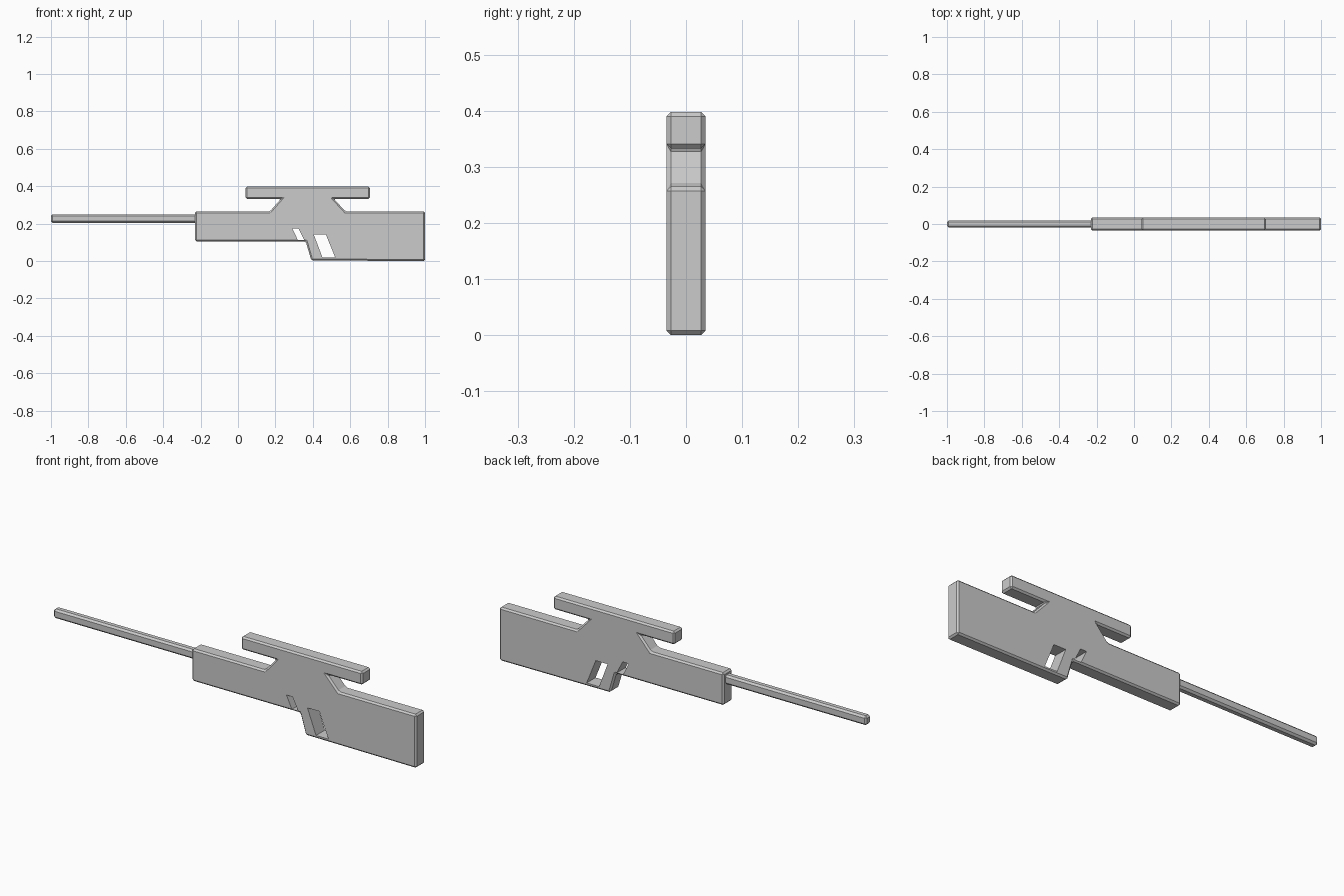
import bpy, bmesh

if "Cube" in bpy.data.objects:
    bpy.data.objects.remove(bpy.data.objects["Cube"])


def extrude_profile(name, pts, half):
    """Closed XZ outline extruded symmetrically along Y."""
    bm = bmesh.new()
    face = bm.faces.new([bm.verts.new((x, -half, z)) for x, z in pts])
    ext = bmesh.ops.extrude_face_region(bm, geom=[face])
    new = [v for v in ext["geom"] if isinstance(v, bmesh.types.BMVert)]
    bmesh.ops.translate(bm, verts=new, vec=(0, 2 * half, 0))
    bmesh.ops.recalc_face_normals(bm, faces=bm.faces)
    me = bpy.data.meshes.new(name)
    bm.to_mesh(me)
    bm.free()
    ob = bpy.data.objects.new(name, me)
    bpy.context.collection.objects.link(ob)
    return ob


def chamfer(ob, width):
    mod = ob.modifiers.new("chamfer", 'BEVEL')
    mod.width = width
    mod.segments = 1
    mod.limit_method = 'ANGLE'
    mod.angle_limit = 0.3


def cut_slot(ob, name, pts):
    cutter = extrude_profile(name, pts, 0.1)
    cutter.hide_render = True
    cutter.display_type = 'WIRE'
    mod = ob.modifiers.new(name, 'BOOLEAN')
    mod.operation = 'DIFFERENCE'
    mod.solver = 'EXACT'
    mod.object = cutter
    return cutter


# Receiver, stock and top rail in one silhouette
body = extrude_profile("body", [
    (-0.23, 0.105), (0.362, 0.105), (0.392, 0.003), (1.0, 0.0), (1.0, 0.265),
    (0.575, 0.265), (0.512, 0.333), (0.705, 0.333), (0.705, 0.398),
    (0.04, 0.398), (0.04, 0.333), (0.23, 0.333), (0.17, 0.265), (-0.23, 0.265),
], 0.035)
chamfer(body, 0.008)

# Slanted trigger and grip openings
cutters = [
    cut_slot(body, "trigger_slot",
             [(0.29, 0.175), (0.323, 0.175), (0.355, 0.112), (0.32, 0.112)]),
    cut_slot(body, "grip_slot",
             [(0.405, 0.142), (0.47, 0.142), (0.52, 0.018), (0.452, 0.018)]),
]

# Barrel
barrel = extrude_profile("barrel", [
    (-1.0, 0.204), (-0.2, 0.204), (-0.2, 0.25), (-1.0, 0.25)], 0.019)
chamfer(barrel, 0.009)

# Bake the openings and drop the cutters
dg = bpy.context.evaluated_depsgraph_get()
baked = bpy.data.meshes.new_from_object(body.evaluated_get(dg))
body.modifiers.clear()
body.data = baked
for c in cutters:
    bpy.data.objects.remove(c)
